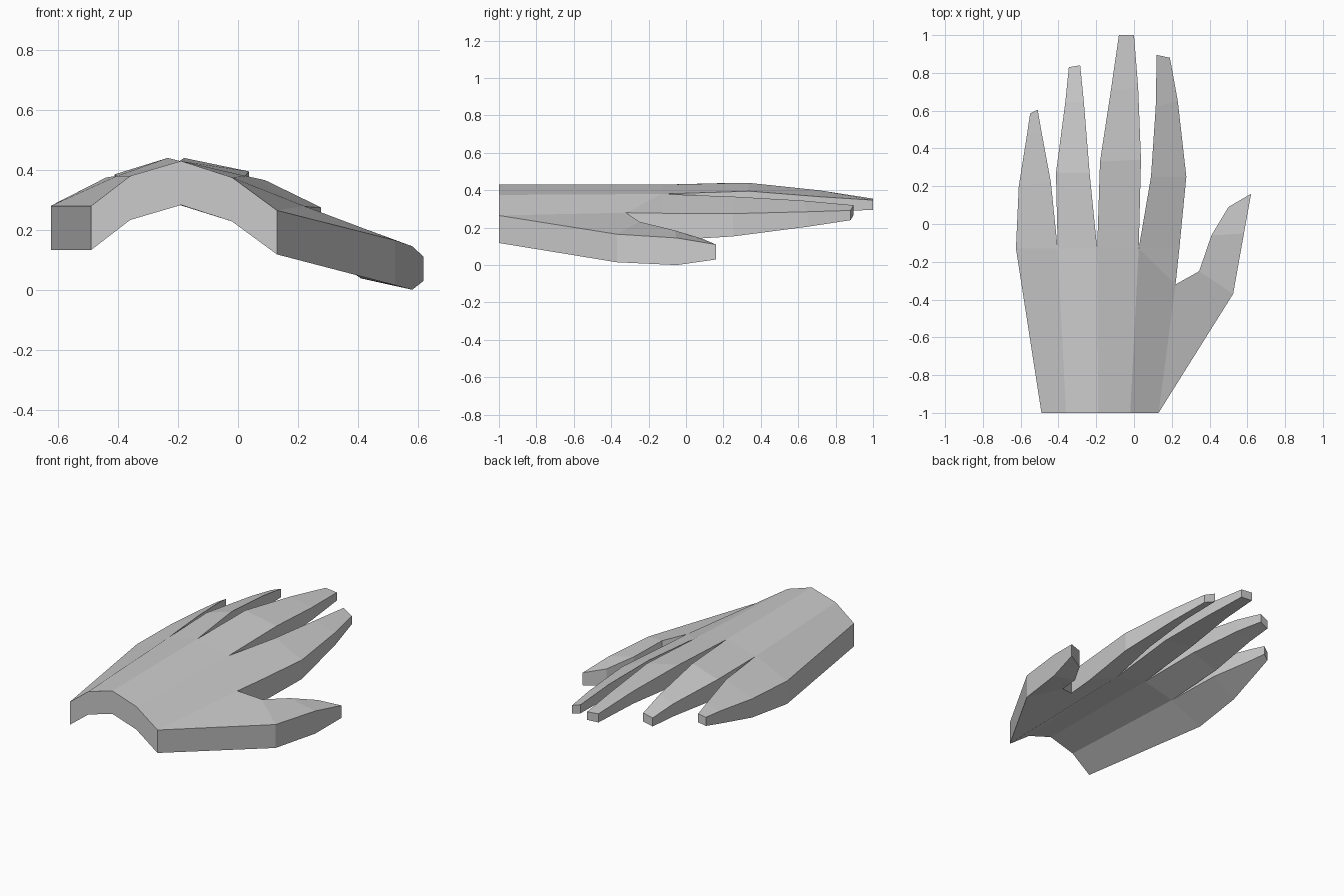
import bpy
import bmesh

cube = bpy.data.objects.get("Cube")
if cube:
    bpy.data.objects.remove(cube, do_unlink=True)

skin = bpy.data.materials.new("plain grey")
skin.use_nodes = True
GREY = (0.6, 0.6, 0.6, 1.0)
skin.diffuse_color = GREY
skin.node_tree.nodes["Principled BSDF"].inputs["Base Color"].default_value = GREY

bm = bmesh.new()
cache = {}       # upper point -> (upper vertex, lower vertex)
THICK = 0.147


def pair(p):
    """Upper vertex and the one straight below it; p = x, y, z[, thickness]."""
    key = tuple(p[:3])
    if key not in cache:
        t = p[3] if len(p) > 3 else THICK
        cache[key] = (bm.verts.new(key), bm.verts.new((p[0], p[1], p[2] - t)))
    return cache[key]


def slab(*points):
    """Upper and lower face, points anticlockwise from above."""
    pairs = [pair(p) for p in points]
    bm.faces.new([a for a, b in pairs])
    bm.faces.new([b for a, b in reversed(pairs)])


def strip(left, right):
    """Quads between two rails."""
    for i in range(len(left) - 1):
        slab(left[i], right[i], right[i + 1], left[i + 1])


# Arched wrist and knuckle rows, little-finger side first
wrist = [(-0.49, -1, 0.28), (-0.36, -1, 0.38), (-0.19, -1, 0.43),
         (-0.02, -1, 0.375), (0.13, -1, 0.265)]
knuckle = [(-0.625, -0.13, 0.28), (-0.404, -0.13, 0.38), (-0.195, -0.13, 0.43),
           (0.025, -0.13, 0.38), (0.24, -0.13, 0.277)]
web = (0.22, -0.32, 0.28)

# Palm
for i in range(3):
    strip([wrist[i], knuckle[i]], [wrist[i + 1], knuckle[i + 1]])
slab(wrist[3], wrist[4], web, knuckle[3])
slab(web, knuckle[4], knuckle[3])

# Fingers: left and right rails from the middle joint to the tip
fingers = [
    ([(-0.61, 0.20, 0.288, 0.12), (-0.567, 0.47, 0.30, 0.08), (-0.55, 0.585, 0.30, 0.055)],
     [(-0.44, 0.22, 0.375, 0.12), (-0.49, 0.49, 0.34, 0.08), (-0.51, 0.605, 0.32, 0.055)]),
    ([(-0.413, 0.27, 0.385, 0.12), (-0.363, 0.65, 0.36, 0.08), (-0.345, 0.83, 0.335, 0.055)],
     [(-0.235, 0.27, 0.44, 0.12), (-0.265, 0.64, 0.395, 0.08), (-0.285, 0.84, 0.355, 0.055)]),
    ([(-0.18, 0.33, 0.44, 0.12), (-0.122, 0.71, 0.40, 0.08), (-0.08, 1.0, 0.355, 0.055)],
     [(0.037, 0.34, 0.395, 0.12), (0.022, 0.72, 0.365, 0.08), (0.0, 1.0, 0.347, 0.052)]),
    ([(0.09, 0.25, 0.366, 0.12), (0.115, 0.62, 0.345, 0.08), (0.12, 0.895, 0.32, 0.055)],
     [(0.277, 0.25, 0.275, 0.122), (0.232, 0.65, 0.285, 0.08), (0.19, 0.88, 0.292, 0.052)]),
]
for i, (left, right) in enumerate(fingers):
    strip([knuckle[i]] + left, [knuckle[i + 1]] + right)

# Thumb
strip([web, (0.345, -0.25, 0.232), (0.41, -0.06, 0.185), (0.50, 0.09, 0.14, 0.11)],
      [wrist[4], (0.525, -0.37, 0.165, 0.15), (0.582, -0.05, 0.145, 0.145),
       (0.62, 0.16, 0.11, 0.08)])

# Side walls close every open edge
lower = dict(cache.values())
for edge in [e for e in bm.edges if e.is_boundary and e.verts[0] in lower]:
    a, b = edge.verts
    bm.faces.new((a, lower[a], lower[b], b))

bmesh.ops.recalc_face_normals(bm, faces=bm.faces[:])
mesh = bpy.data.meshes.new("hand")
bm.to_mesh(mesh)
bm.free()
mesh.materials.append(skin)
hand = bpy.data.objects.new("hand", mesh)
bpy.context.collection.objects.link(hand)
